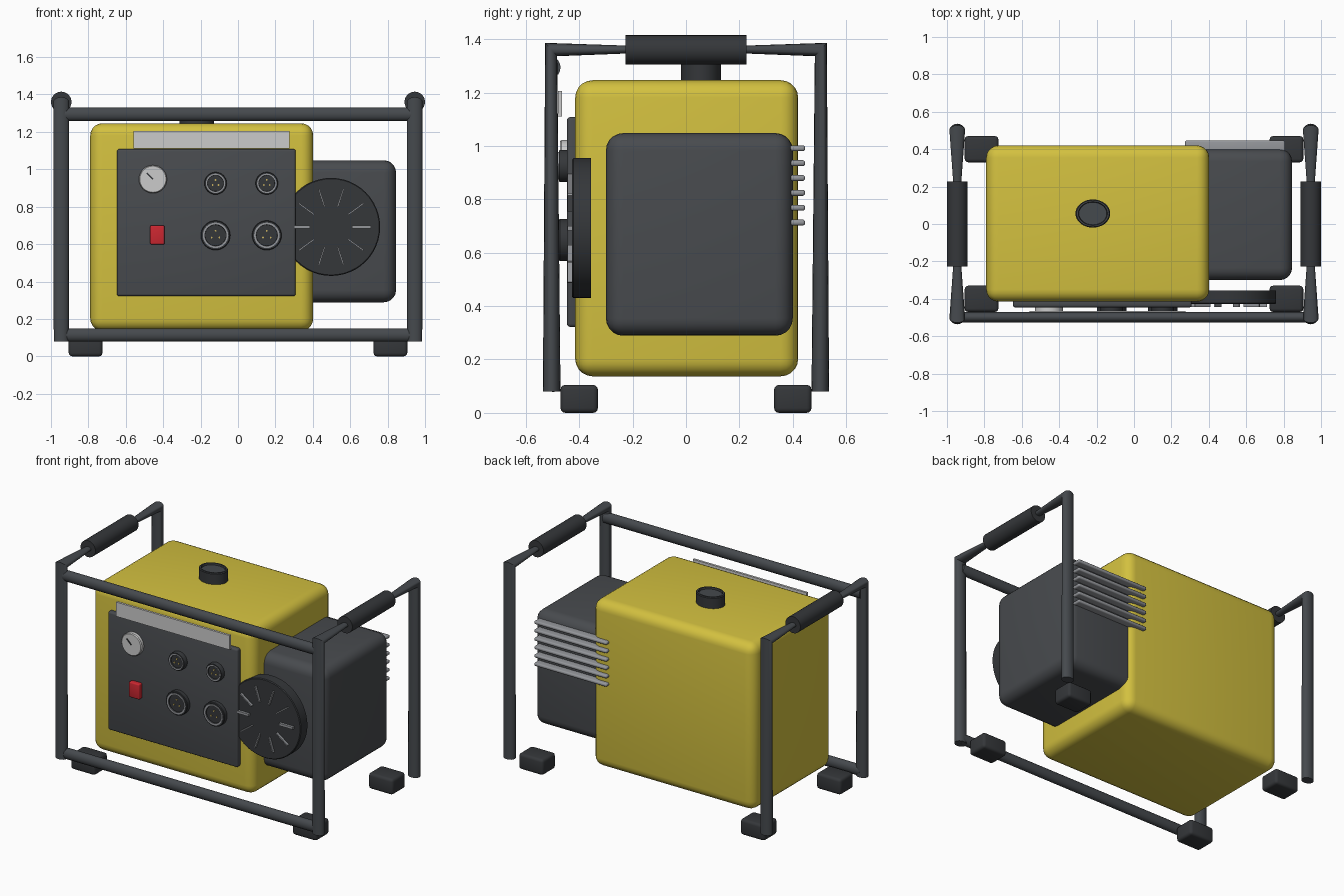
import bpy, bmesh, math
from mathutils import Vector, Matrix

if "Cube" in bpy.data.objects:
    bpy.data.objects.remove(bpy.data.objects["Cube"])


def mat(name, r, g, b):
    m = bpy.data.materials.new(name)
    m.diffuse_color = (r, g, b, 1)
    m.use_nodes = True
    m.node_tree.nodes["Principled BSDF"].inputs["Base Color"].default_value = m.diffuse_color
    return m


YELLOW = mat("yellow_paint", 0.65, 0.53, 0.05)
FRAME = mat("frame_grey", 0.06, 0.067, 0.075)
BLACK = mat("black_rubber", 0.035, 0.038, 0.042)
PANEL = mat("panel_grey", 0.065, 0.07, 0.077)
LIGHT = mat("light_metal", 0.6, 0.61, 0.6)
STEEL = mat("steel", 0.3, 0.31, 0.33)
RED = mat("red_plastic", 0.6, 0.02, 0.03)
GOLD = mat("brass", 0.6, 0.45, 0.12)


def finish(name, bm, material, angle=35):
    bmesh.ops.recalc_face_normals(bm, faces=bm.faces)
    me = bpy.data.meshes.new(name)
    bm.to_mesh(me)
    bm.free()
    ob = bpy.data.objects.new(name, me)
    bpy.context.collection.objects.link(ob)
    me.materials.append(material)
    bpy.ops.object.select_all(action='DESELECT')
    ob.select_set(True)
    bpy.context.view_layer.objects.active = ob
    bpy.ops.object.shade_smooth_by_angle(angle=math.radians(angle))
    return ob


def box(name, lo, hi, material, bevel=0.0, segs=3, spin=0.0):
    """Box between two corners, bevelled, optionally turned about y."""
    lo, hi = Vector(lo), Vector(hi)
    bm = bmesh.new()
    bmesh.ops.create_cube(bm, size=1)
    bmesh.ops.scale(bm, vec=hi - lo, verts=bm.verts)
    if bevel:
        bmesh.ops.bevel(bm, geom=bm.edges[:], offset=bevel, segments=segs,
                        profile=0.5, affect='EDGES')
    bmesh.ops.rotate(bm, matrix=Matrix.Rotation(spin, 3, 'Y'), verts=bm.verts)
    bmesh.ops.translate(bm, vec=(lo + hi) / 2, verts=bm.verts)
    return finish(name, bm, material)


def loft(name, rings, material, n=16):
    """Skin elliptical rings given as (centre, u, v)."""
    bm = bmesh.new()
    loops = []
    for c, u, v in rings:
        c, u, v = Vector(c), Vector(u), Vector(v)
        loops.append([bm.verts.new(c + u * math.cos(a) + v * math.sin(a))
                      for a in (2 * math.pi * i / n for i in range(n))])
    for a, b in zip(loops, loops[1:]):
        for i in range(n):
            j = (i + 1) % n
            bm.faces.new((a[i], a[j], b[j], b[i]))
    bm.faces.new(loops[0])
    bm.faces.new(loops[-1])
    return finish(name, bm, material)


def lathe(name, at, axis, profile, material, n=32, squash=1.0):
    """Turned part: profile of (radius, height) along 'front' (-y), 'x' or 'z'."""
    u, v, w = {'front': ((1, 0, 0), (0, 0, 1), (0, -1, 0)),
               'x': ((0, 1, 0), (0, 0, 1), (1, 0, 0)),
               'y': ((1, 0, 0), (0, 0, 1), (0, 1, 0)),
               'z': ((1, 0, 0), (0, 1, 0), (0, 0, 1))}[axis]
    at, u, v, w = Vector(at), Vector(u), Vector(v), Vector(w)
    return loft(name, [(at + w * h, u * r, v * r * squash) for r, h in profile], material, n)


# tank housing and engine block
box("tank_housing", (-0.79, -0.415, 0.137), (0.402, 0.42, 1.246), YELLOW, 0.065, 5)
box("engine_block", (0.26, -0.3, 0.289), (0.845, 0.4, 1.048), PANEL, 0.065, 5)

# filler cap with sunken top
lathe("filler_cap", (-0.22, 0.056, 1.22), 'z',
      [(0.093, 0), (0.093, 0.095), (0.088, 0.1), (0.078, 0.1), (0.074, 0.088)], BLACK, squash=0.81)
lathe("filler_cap_ring", (-0.22, 0.056, 1.307), 'z',
      [(0.084, 0), (0.084, 0.014), (0.079, 0.014), (0.079, 0.002)], FRAME, squash=0.81)

# cooling fins at the back
for i in range(6):
    z = 0.713 + i * 0.0556
    box(f"cooling_fin_{i + 1}", (0.273, 0.37, z - 0.011), (0.807, 0.446, z + 0.011), STEEL, 0.009)

# hoop frames, grips and feet on both sides
for s, side in ((-1, "left"), (1, "right")):
    x = 0.945 * s
    u = (0.04, 0, 0)
    loft(f"{side}_hoop", [
        ((x, -0.503, 0.08), u, (0, -0.033, 0)),
        ((x, -0.505, 1.361), (0.042, 0, 0), (0, -0.0225, 0.025)),
        ((x, -0.2, 1.361), (0.02, 0, 0), (0, 0, 0.014)),
        ((x, 0.2, 1.361), (0.02, 0, 0), (0, 0, 0.014)),
        ((x, 0.505, 1.361), (0.042, 0, 0), (0, 0.0225, 0.025)),
        ((x, 0.503, 0.08), u, (0, 0.033, 0))], FRAME)
    lathe(f"{side}_grip", (x, 0, 1.36), 'y', [(0.055, -0.226), (0.055, 0.226)], BLACK, 24)
    for t, end in ((-1, "front"), (1, "back")):
        fx, fy = 0.815 * s, 0.4 * t
        box(f"{side}_{end}_foot", (fx - 0.09, fy - 0.07, 0), (fx + 0.09, fy + 0.07, 0.105), BLACK, 0.018)

# front rails
for name, z in (("top_rail", 1.294), ("bottom_rail", 0.114)):
    loft(name, [((x, -0.498, z), (0, 0.028, 0), (0, 0, 0.036)) for x in (-0.945, 0.945)], FRAME)

# control panel and plate above it
box("control_panel", (-0.647, -0.446, 0.322), (0.308, -0.405, 1.108), PANEL, 0.012)
box("info_plate", (-0.56, -0.48, 1.111), (0.275, -0.465, 1.206), LIGHT)

# gauge with needle
lathe("gauge", (-0.455, -0.44, 0.947), 'front',
      [(0.075, 0), (0.075, 0.026), (0.07, 0.032)], LIGHT)
box("gauge_needle", (-0.495, -0.476, 0.96), (-0.447, -0.47, 0.967), BLACK, spin=math.radians(45))

# rocker switch
box("switch", (-0.47, -0.478, 0.598), (-0.393, -0.44, 0.7), RED, 0.008)

# sockets: body, ring and three pins each
for k, (x, z, r) in enumerate(((-0.12, 0.925, 0.06), (0.154, 0.925, 0.06),
                               (-0.12, 0.647, 0.079), (0.154, 0.647, 0.079))):
    lathe(f"socket_{k + 1}", (x, -0.44, z), 'front',
          [(r, 0), (r, 0.032), (r * 0.96, 0.036), (r * 0.72, 0.036), (r * 0.7, 0.026)], BLACK)
    lathe(f"socket_ring_{k + 1}", (x, -0.466, z), 'front',
          [(r * 0.86, 0), (r * 0.86, 0.013), (r * 0.72, 0.013), (r * 0.72, 0.002)], STEEL)
    lathe(f"socket_face_{k + 1}", (x, -0.466, z), 'front', [(r * 0.72, 0), (r * 0.72, 0.004)], BLACK)
    for p in range(3):
        a = math.radians(90 + 120 * p)
        lathe(f"socket_pin_{k + 1}_{p + 1}",
              (x + 0.3 * r * math.cos(a), -0.468, z + 0.3 * r * math.sin(a)),
              'front', [(0.005, 0), (0.005, 0.008)], GOLD, 8)

# recoil starter cover with radial ribs
lathe("starter_cover", (0.498, -0.356, 0.692), 'front',
      [(0.262, 0), (0.262, 0.066), (0.257, 0.071)], BLACK, 48)
for i in range(10):
    a = 2 * math.pi * i / 10
    cx, cz = 0.498 + 0.163 * math.cos(a), 0.692 + 0.163 * math.sin(a)
    h = 0.008 if i % 5 == 0 else 0.004
    box(f"starter_rib_{i + 1}", (cx - 0.051, -0.443, cz - h), (cx + 0.051, -0.42, cz + h), STEEL, spin=-a)
